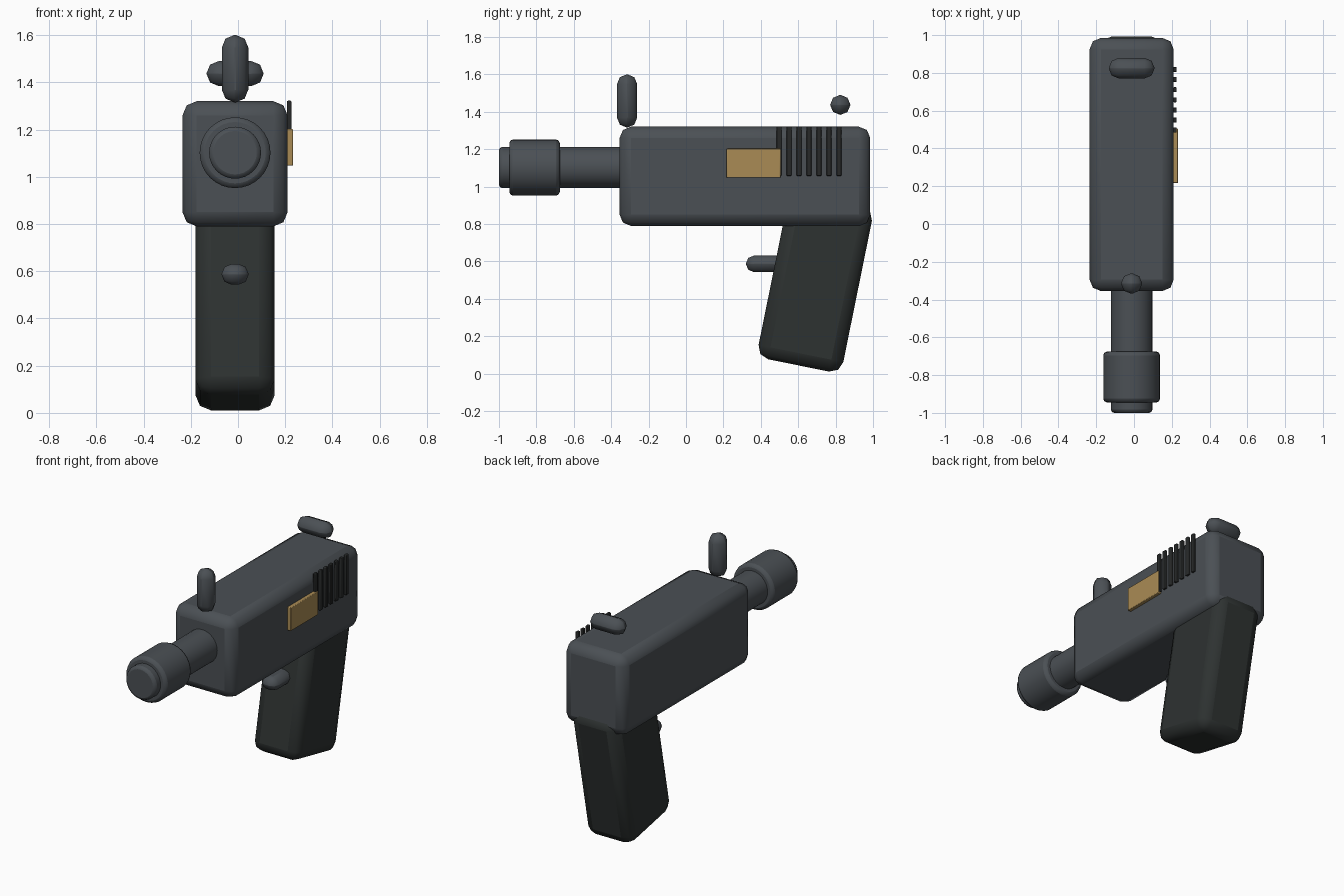
import bpy
from math import radians

if "Cube" in bpy.data.objects:
    bpy.data.objects.remove(bpy.data.objects["Cube"])

CX = -0.0125  # centre line of the body


def material(name, rgb):
    m = bpy.data.materials.new(name)
    m.diffuse_color = (*rgb, 1)
    m.use_nodes = True
    m.node_tree.nodes["Principled BSDF"].inputs["Base Color"].default_value = m.diffuse_color
    return m


steel = material("steel", (0.07, 0.08, 0.09))
rubber = material("rubber", (0.027, 0.032, 0.031))
dark = material("dark_metal", (0.02, 0.022, 0.022))
brass = material("brass", (0.40, 0.26, 0.09))


def finish(name, mat, bevel, segments):
    ob = bpy.context.object
    ob.name = name
    ob.data.materials.append(mat)
    if bevel:
        mod = ob.modifiers.new("bevel", "BEVEL")
        mod.width = bevel
        mod.segments = segments
        mod.limit_method = "ANGLE"
        mod.angle_limit = radians(40)
    bpy.ops.object.shade_smooth_by_angle(angle=radians(46))
    return ob


def box(name, loc, size, mat, bevel=0, segments=2, tilt=0):
    bpy.ops.mesh.primitive_cube_add(size=1, location=loc)
    ob = bpy.context.object
    ob.scale = size
    bpy.ops.object.transform_apply(location=False, rotation=False, scale=True)
    ob.rotation_euler.x = tilt
    return finish(name, mat, bevel, segments)


def tube(name, y0, y1, radius, mat, bevel):
    bpy.ops.mesh.primitive_cylinder_add(
        vertices=32, radius=radius, depth=y1 - y0,
        location=(CX, (y0 + y1) / 2, 1.102), rotation=(radians(90), 0, 0))
    return finish(name, mat, bevel, 2)


# Body and raked grip
box("body", (CX, 0.315, 1.055), (0.445, 1.34, 0.53), steel, 0.06)
box("grip", (CX, 0.691, 0.485), (0.335, 0.462, 0.90), rubber, 0.065, tilt=-0.2)

# Barrel with muzzle collar
tube("barrel", -1.0, -0.30, 0.11, steel, 0.018)
tube("muzzle_collar", -0.945, -0.675, 0.15, steel, 0.02)

# Rounded sights and trigger
box("front_sight", (CX, -0.315, 1.458), (0.112, 0.108, 0.285), steel, 0.053)
box("rear_sight", (CX, 0.825, 1.437), (0.242, 0.108, 0.106), steel, 0.052)
box("trigger", (CX, 0.44, 0.587), (0.115, 0.24, 0.088), steel, 0.043)

# Brass side plate and grip ribs on the right side
box("side_plate", (0.219, 0.361, 1.125), (0.028, 0.288, 0.155), brass, 0.004)
for i in range(7):
    box(f"slide_rib_{i + 1}", (0.217, 0.497 + i * 0.0535, 1.19),
        (0.018, 0.027, 0.265), dark, 0.004)
